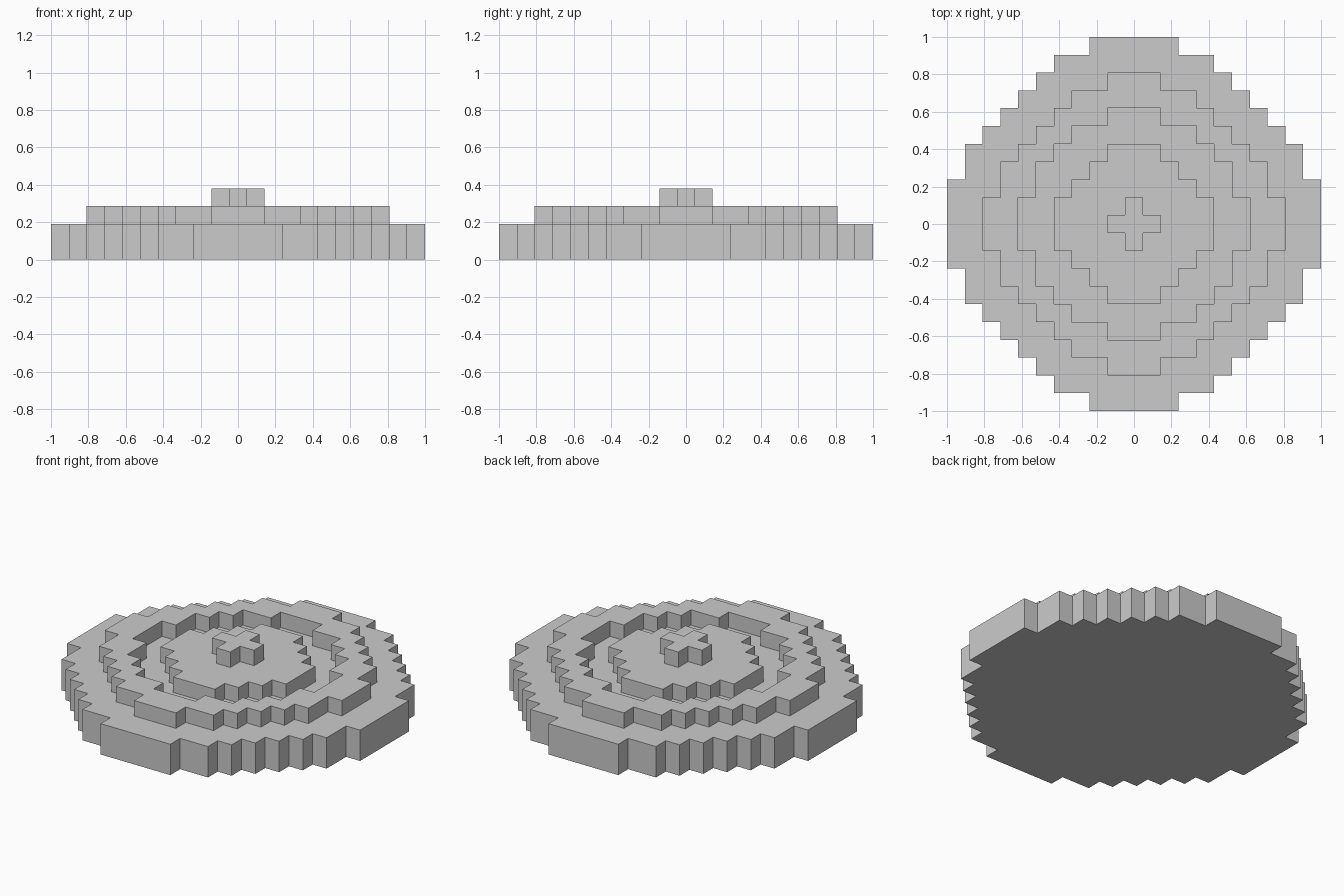
import bpy, bmesh

if "Cube" in bpy.data.objects:
    bpy.data.objects.remove(bpy.data.objects["Cube"])

R = 10                  # cells from the centre cell to the rim
C = 2 / (2 * R + 1)     # cell size

# Stepped round outlines: half width in cells for each row outward from the centre
BASE = [10, 10, 10, 9, 9, 8, 7, 6, 5, 4, 2]
RING_OUT = [8, 8, 7, 7, 6, 5, 4, 3, 1]
RING_IN = [6, 6, 5, 5, 4, 3, 1]
DISC = [4, 4, 3, 2, 1]
CROSS = [1, 0]


def inside(outline, x, y):
    return abs(y) < len(outline) and abs(x) <= outline[abs(y)]


def part_at(x, y):
    """Name and height (in cells) of the part exposed at a cell."""
    if inside(CROSS, x, y):
        return "centre_cross", 4
    if inside(DISC, x, y):
        return "inner_disc", 3
    if inside(RING_OUT, x, y) and not inside(RING_IN, x, y):
        return "raised_ring", 3
    if inside(BASE, x, y):
        return "base_plate", 2
    return None, 0


def build(name):
    bm = bmesh.new()

    def quad(*pts):
        bm.faces.new([bm.verts.new([c * C for c in p]) for p in pts])

    for x in range(-R, R + 1):
        for y in range(-R, R + 1):
            part, h = part_at(x, y)
            # Underside of the plate
            if name == "base_plate" and part:
                quad(*[(x + a, y + b, 0) for a, b in
                       ((-.5, -.5), (-.5, .5), (.5, .5), (.5, -.5))])
            if part != name:
                continue
            # Top face
            quad(*[(x + a, y + b, h) for a, b in
                   ((-.5, -.5), (.5, -.5), (.5, .5), (-.5, .5))])
            # Walls down to lower neighbours
            for dx, dy in ((1, 0), (0, 1), (-1, 0), (0, -1)):
                low = part_at(x + dx, y + dy)[1]
                if low < h:
                    ax, ay = x + (dx + dy) / 2, y + (dy - dx) / 2
                    bx, by = x + (dx - dy) / 2, y + (dy + dx) / 2
                    quad((ax, ay, low), (bx, by, low), (bx, by, h), (ax, ay, h))
    bmesh.ops.remove_doubles(bm, verts=bm.verts, dist=1e-4)
    me = bpy.data.meshes.new(name)
    bm.to_mesh(me)
    bm.free()
    bpy.context.collection.objects.link(bpy.data.objects.new(name, me))


for part_name in ("base_plate", "raised_ring", "inner_disc", "centre_cross"):
    build(part_name)
